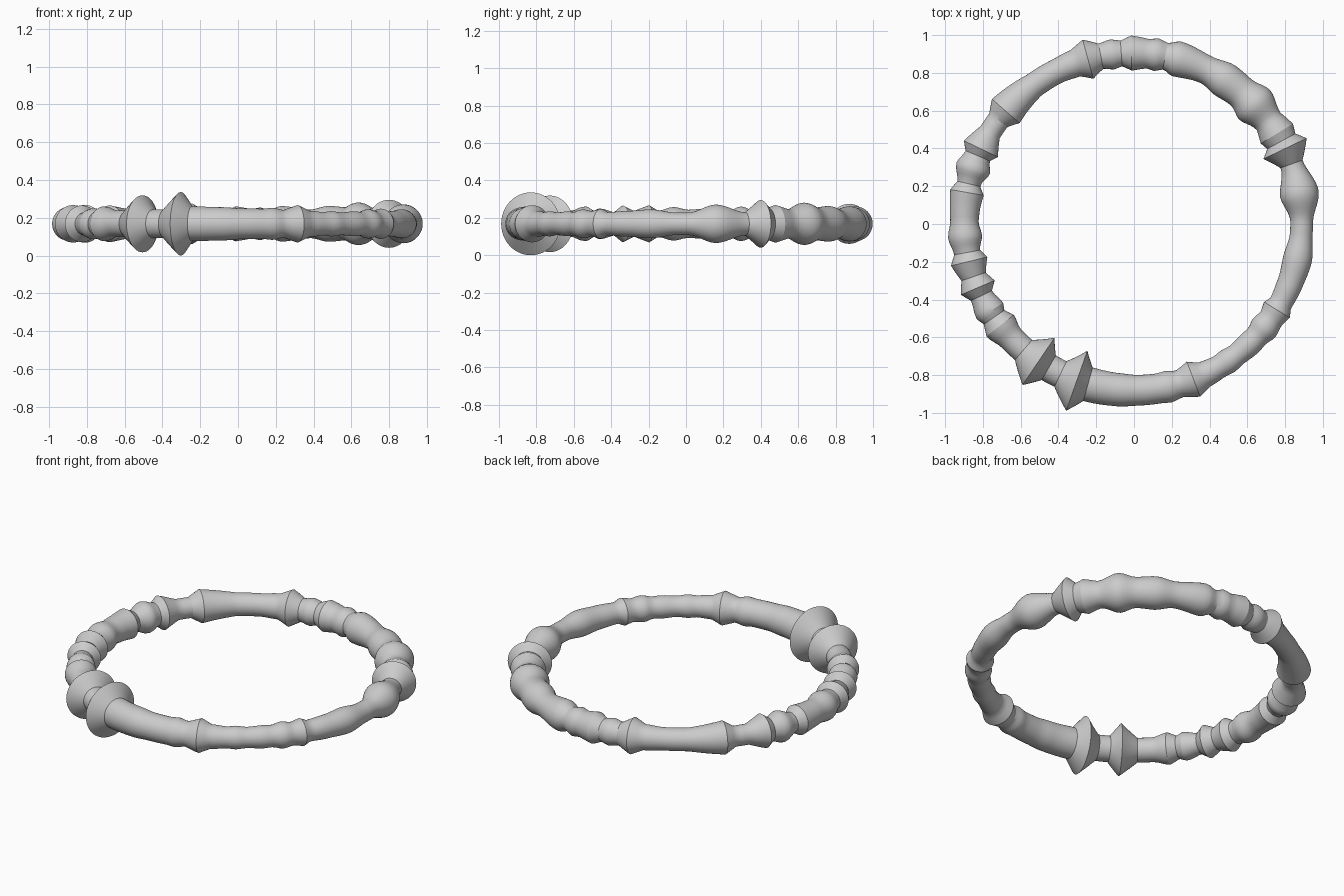
import bpy, bmesh, math
from math import sin, cos, radians

if "Cube" in bpy.data.objects:
    bpy.data.objects.remove(bpy.data.objects["Cube"])

# Ring dimensions
CX, CY, CZ, R = -0.005, 0.012, 0.168, 0.893
SIDES = 48

# Tube thickness around the ring: (angle in degrees, tube radius)
soft = [(0, .06), (9.5, .103), (20, .062), (36.5, .078), (44, .113),
        (50, .088), (57, .095), (64, .076), (75, .094), (79, .072), (82, .087),
        (85, .078), (94, .068), (97, .08), (101, .068), (110, .074), (117, .066), (126, .067),
        (143, .06), (148, .06), (157, .07), (161.5, .093), (167, .062),
        (175, .08), (180, .075), (185, .09), (190.5, .07), (199, .068),
        (206, .062), (212, .082), (214.5, .066), (218, .092), (224, .07), (229.5, .07),
        (240, .075), (244.5, .075), (254.5, .092), (265, .088), (272, .081),
        (279, .08), (282, .085), (286, .073), (295, .07), (301, .062), (304, .067),
        (308, .06), (314, .066), (317, .063), (321, .077), (325, .067), (331, .062),
        (338, .068), (347, .077), (356, .06)]
# Sharp collars
ridges = [(25.7, .127), (28.5, .085), (31.5, .1), (90.5, .093), (105.5, .107),
          (139, .097), (154.4, .1), (170, .09), (193.6, .099), (203, .097),
          (235.9, .151), (250.5, .168), (291, .099), (328.5, .08)]
sharp = {a for a, _ in ridges}
profile = sorted(soft + ridges)

# Sample the profile: straight beside collars, eased elsewhere
samples = []
for (a0, r0), (a1, r1) in zip(profile, profile[1:] + [(360, profile[0][1])]):
    n = max(2, round((a1 - a0) / 1.5))
    for i in range(n):
        t = i / n
        e = t if (a0 in sharp or a1 in sharp) else t * t * (3 - 2 * t)
        samples.append((radians(a0 + (a1 - a0) * t), r0 + (r1 - r0) * e))

# Sweep round sections along the ring
bm = bmesh.new()
rings = []
for a, r in samples:
    ring = []
    for k in range(SIDES):
        p = 2 * math.pi * k / SIDES
        d = R + r * cos(p)
        ring.append(bm.verts.new((CX + d * cos(a), CY + d * sin(a), CZ + r * sin(p))))
    rings.append(ring)
for i, ring in enumerate(rings):
    nxt = rings[(i + 1) % len(rings)]
    for k in range(SIDES):
        j = (k + 1) % SIDES
        bm.faces.new((ring[k], nxt[k], nxt[j], ring[j]))
bmesh.ops.recalc_face_normals(bm, faces=bm.faces)
mesh = bpy.data.meshes.new("turned_ring")
bm.to_mesh(mesh)
bm.free()

obj = bpy.data.objects.new("turned_ring", mesh)
bpy.context.collection.objects.link(obj)
mat = bpy.data.materials.new("plain grey")
mat.diffuse_color = (0.6, 0.6, 0.6, 1)
mat.use_nodes = True
mat.node_tree.nodes["Principled BSDF"].inputs["Base Color"].default_value = mat.diffuse_color
mesh.materials.append(mat)

# Smooth shading with crisp collars
bpy.context.view_layer.objects.active = obj
obj.select_set(True)
bpy.ops.object.shade_smooth_by_angle(angle=radians(30))
